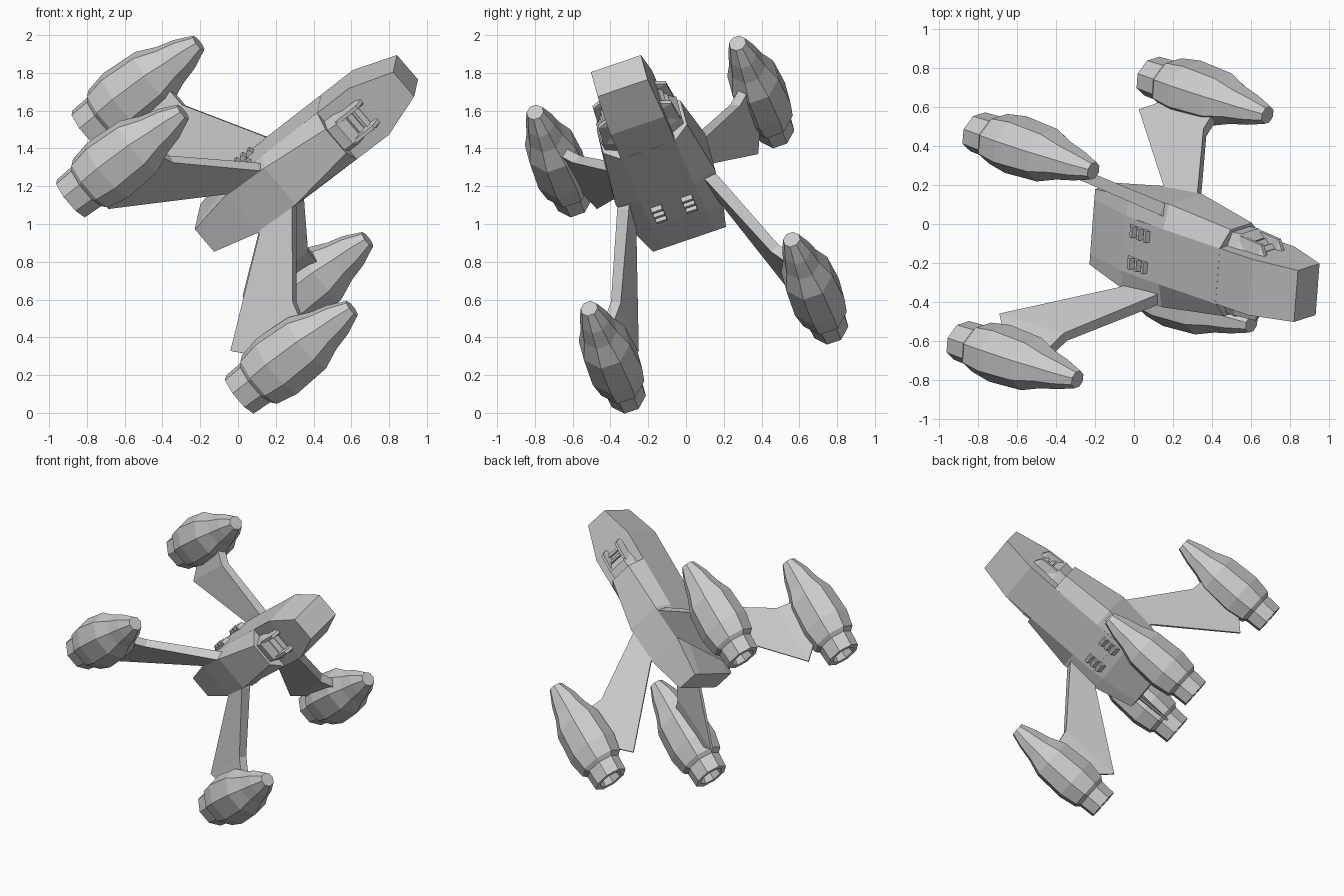
import bpy, bmesh, math
from mathutils import Matrix, Vector

if "Cube" in bpy.data.objects:
    bpy.data.objects.remove(bpy.data.objects["Cube"])

# Ship frame: local x = forward, y = canopy side, z = across; tilted in the world
SHIP = Matrix(((0.766, 0.070, -0.639, 0.1975),
               (-0.261, 0.943, -0.200, -0.12),
               (0.588, 0.326, 0.743, 1.255),
               (0, 0, 0, 1)))


def loft(name, rings, mirror=(), caps=True):
    """Skin equal-length rings of points, optionally mirrored about local axes."""
    bm = bmesh.new()
    rows = [[bm.verts.new(p) for p in ring] for ring in rings]
    n = len(rows[0])
    for a, b in zip(rows, rows[1:]):
        for i in range(n):
            j = (i + 1) % n
            bm.faces.new((a[i], a[j], b[j], b[i]))
    if caps:
        bm.faces.new(rows[0])
        bm.faces.new(rows[-1])
    bmesh.ops.recalc_face_normals(bm, faces=bm.faces)
    me = bpy.data.meshes.new(name)
    bm.to_mesh(me)
    bm.free()
    ob = bpy.data.objects.new(name, me)
    bpy.context.collection.objects.link(ob)
    ob.matrix_world = SHIP
    if mirror:
        m = ob.modifiers.new("mirror", 'MIRROR')
        m.use_axis = (False, 'y' in mirror, 'z' in mirror)
        m.use_mirror_merge = False
    return ob


def rect(f, r, u):
    return [(f, r, u), (f, -r, u), (f, -r, -u), (f, r, -u)]


def octo(f, r, u, ri, ui):
    half = [(f, r, u), (f, ri, ui), (f, -ri, ui), (f, -r, u)]
    return half + [(f, y, -z) for _, y, z in reversed(half)]


# Long nose box with tapered tip
loft("nose_fuselage", [rect(-0.12, 0.15, 0.160), rect(0.66, 0.152, 0.166),
                       rect(0.90, 0.14, 0.087)])

# Wide rear hull, tapering to the flat tail
loft("rear_hull", [octo(-0.47, 0.205, 0.08, 0.15, 0.081),
                   octo(-0.20, 0.25, 0.135, 0.15, 0.152),
                   octo(0.06, 0.28, 0.13, 0.15, 0.163),
                   octo(0.44, 0.235, 0.085, 0.15, 0.165)])

# Canopy blisters with stepped front, on both faces
def blister(f, r, u, base):
    return [(f, 0.14, base), (f, r, u), (f, r, -u), (f, 0.14, -base)]

loft("canopy", [blister(0.40, 0.215, 0.07, 0.11), blister(0.50, 0.225, 0.07, 0.11),
                blister(0.55, 0.19, 0.07, 0.10)], mirror='y')
for side in (-1, 1):
    loft("canopy_rail", [[(f, 0.14, side * 0.095), (f, r, side * 0.08),
                          (f, r, side * 0.06), (f, 0.14, side * 0.05)]
                         for f, r in ((0.50, 0.215), (0.64, 0.205), (0.67, 0.15))], mirror='y')
for i in range(2):
    f = 0.56 + 0.045 * i
    loft("canopy_step", [blister(f, 0.19 - 0.015 * i, 0.06, 0.06),
                         blister(f + 0.025, 0.165 - 0.01 * i, 0.06, 0.06)], mirror='y')

# Louvres at the back of the nose box
for i in range(3):
    f = -0.14 + 0.045 * i
    loft("vent_louvre", [[(f - 0.03, y, 0.145), (f, y, 0.185), (f + 0.015, y, 0.185),
                          (f + 0.03, y, 0.145)] for y in (0.055, 0.115)], mirror='yz')

# Swept wings: wedge section, thick leading edge, running into the pods
ROOT, POD = Vector((0.20, 0.06)), Vector((0.5675, 0.70))
span = (POD - ROOT).normalized()
norm = Vector((-span.y, span.x))

def wing_ring(y, z, lead, trail, tl, tt):
    return [(f, y + s * t * norm.x, z + s * t * norm.y)
            for f, t, s in ((lead, tl, 1), (lead, tl, -1), (trail, tt, -1), (trail, tt, 1))]

loft("wing", [wing_ring(0.20, 0.06, 0.08, -0.12, 0.035, 0.012),
              wing_ring(0.25, 0.15, 0.03, -0.21, 0.033, 0.010),
              wing_ring(0.445, 0.51, -0.25, -0.69, 0.028, 0.008),
              wing_ring(0.52, 0.62, -0.27, -0.56, 0.028, 0.008)], mirror='yz')

# Eight-sided engine pods with recessed nozzles
PROFILE = [(0.0, 0.047), (-0.10, 0.092), (-0.20, 0.118), (-0.31, 0.165), (-0.52, 0.178),
           (-0.64, 0.155), (-0.665, 0.128), (-0.775, 0.122), (-0.775, 0.085), (-0.70, 0.06)]
rings = []
for f, rad in PROFILE:
    squash = 0.80 if f < -0.05 else 0.95
    rings.append([(f, POD.x + squash * rad * math.cos(a) / 0.95,
                   POD.y + rad * math.sin(a) / 0.95)
                  for a in (math.radians(22.5 + 45 * k) for k in range(8))])
loft("engine_pod", rings, mirror='yz')
